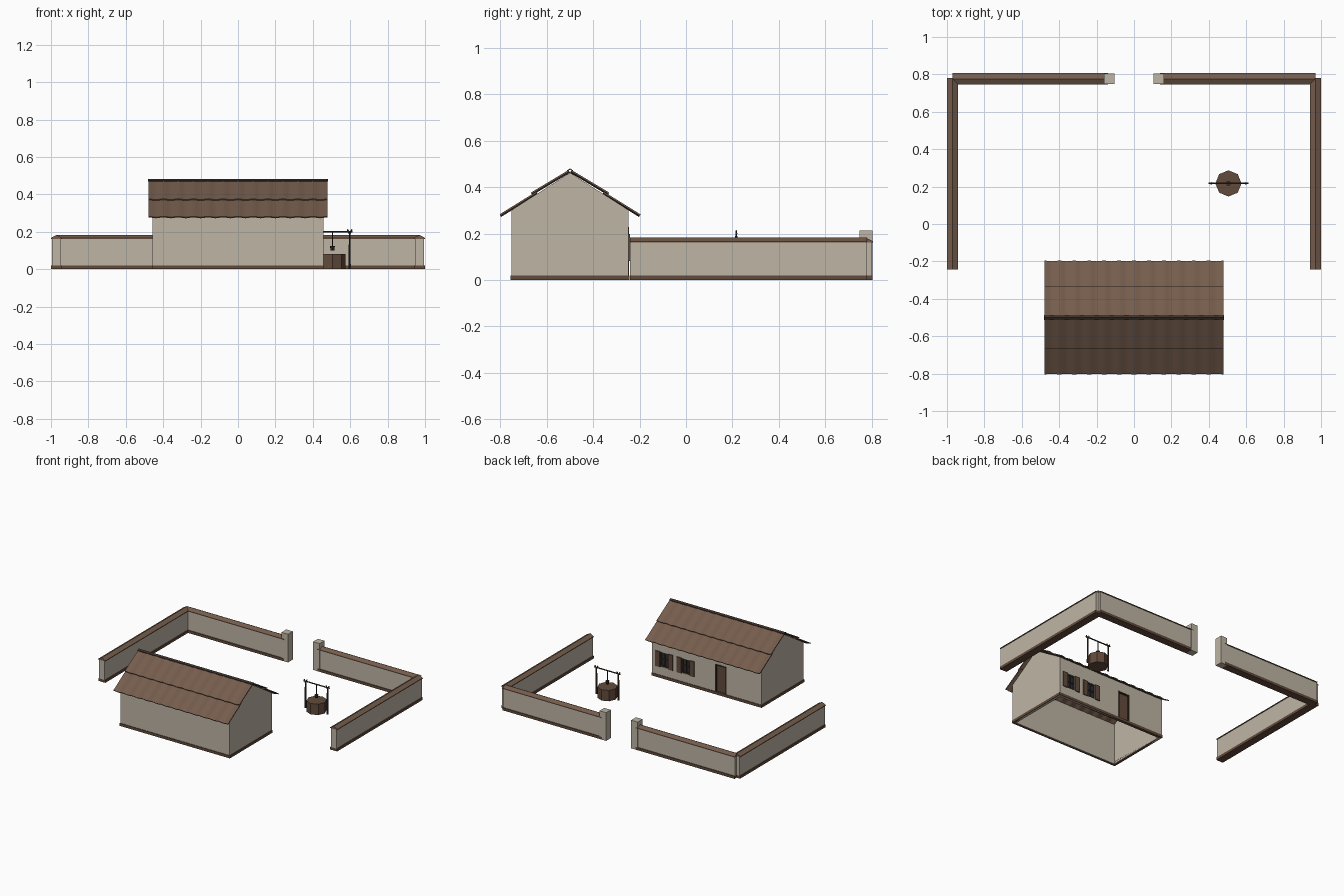
import bpy, bmesh, math
from mathutils import Vector

if "Cube" in bpy.data.objects:
    bpy.data.objects.remove(bpy.data.objects["Cube"])


def srgb(r, g, b):
    f = lambda c: c / 12.92 if c <= 0.04045 else ((c + 0.055) / 1.055) ** 2.4
    return (f(r / 255), f(g / 255), f(b / 255), 1)


def material(name, *rgb):
    m = bpy.data.materials.new(name)
    m.diffuse_color = srgb(*rgb)
    m.use_nodes = True
    m.node_tree.nodes["Principled BSDF"].inputs["Base Color"].default_value = m.diffuse_color
    return m


PLASTER = material("plaster", 190, 181, 165)
TILE = material("roof_tile", 116, 92, 76)
BROWN = material("brown_trim", 98, 75, 60)
DARK = material("dark_wood", 62, 49, 41)
BLACK = material("dark_interior", 45, 46, 50)


def finish(name, bm, mat):
    bmesh.ops.recalc_face_normals(bm, faces=bm.faces)
    me = bpy.data.meshes.new(name)
    bm.to_mesh(me)
    bm.free()
    ob = bpy.data.objects.new(name, me)
    bpy.context.collection.objects.link(ob)
    if mat:
        me.materials.append(mat)
    return ob


def box(name, x, y, z, mat):
    bm = bmesh.new()
    bmesh.ops.create_cube(bm, size=1)
    for v in bm.verts:
        v.co = [a[0] + (c + 0.5) * (a[1] - a[0]) for a, c in zip((x, y, z), v.co)]
    return finish(name, bm, mat)


def prism(name, profile, a, b, axis, mat):
    """Extrude a (side, z) profile from a to b along axis 'x' or 'y'."""
    bm = bmesh.new()
    put = (lambda t, s, z: (t, s, z)) if axis == 'x' else (lambda t, s, z: (s, t, z))
    rings = [[bm.verts.new(put(t, s, z)) for s, z in profile] for t in (a, b)]
    n = len(profile)
    for r in rings:
        bm.faces.new(r)
    for i in range(n):
        j = (i + 1) % n
        bm.faces.new((rings[0][i], rings[0][j], rings[1][j], rings[1][i]))
    return finish(name, bm, mat)


def rod(name, a, b, r, mat, sides=6, r2=None):
    a, b = Vector(a), Vector(b)
    bm = bmesh.new()
    bmesh.ops.create_cone(bm, cap_ends=True, segments=sides, radius1=r,
                          radius2=r if r2 is None else r2, depth=(b - a).length)
    rot = (b - a).to_track_quat('Z', 'Y')
    for v in bm.verts:
        v.co = rot @ v.co + (a + b) / 2
    return finish(name, bm, mat)


def cut(ob, cutter):
    mod = ob.modifiers.new("cut", 'BOOLEAN')
    mod.operation, mod.object, mod.solver = 'DIFFERENCE', cutter, 'EXACT'
    bpy.context.view_layer.objects.active = ob
    bpy.ops.object.modifier_apply(modifier="cut")
    bpy.data.objects.remove(cutter)


# House walls: hollow gabled shell, open below
HX, Y0, Y1, YC, T = 0.457, -0.752, -0.248, -0.5, 0.018
RIDGE, SLOPE = 0.463, 0.643
eave = RIDGE - SLOPE * (Y1 - YC)
house = prism("house_walls", [(Y0, 0), (Y1, 0), (Y1, eave), (YC, RIDGE), (Y0, eave)],
              -HX, HX, 'x', PLASTER)
cut(house, box("cutter", (-HX + T, HX - T), (Y0 + T, Y1 - T), (-1, 1), None))

# Windows with frame, bars and open shutters
for n, cx in enumerate((0.355, 0.175)):
    w, z0, z1 = 0.034, 0.085, 0.195
    cut(house, box("cutter", (cx - w, cx + w), (Y1 - 0.05, Y1 + 0.05), (z0, z1), None))
    box(f"window_pane_{n}", (cx - w, cx + w), (Y1 - 0.017, Y1 - 0.012), (z0, z1), BLACK)
    for k in (-1, 0, 1):
        box(f"window_bar_{n}", (cx + k * 0.031 - 0.003, cx + k * 0.031 + 0.003),
            (Y1 - 0.012, Y1 - 0.004), (z0, z1), DARK)
    for z in (z0 + 0.003, (z0 + z1) / 2, z1 - 0.003):
        box(f"window_rail_{n}", (cx - w, cx + w), (Y1 - 0.012, Y1 - 0.005),
            (z - 0.003, z + 0.003), DARK)
    for s in (-1, 1):
        xs = sorted((cx + s * w, cx + s * 0.073))
        box(f"shutter_{n}", xs, (Y1, Y1 + 0.007), (z0 - 0.003, z1 + 0.003), BROWN)

# Recessed door with dark frame
DX, DW, DH = -0.118, 0.048, 0.228
cut(house, box("cutter", (DX - DW, DX + DW), (Y1 - 0.05, Y1 + 0.05), (0.01, DH), None))
box("door", (DX - DW, DX + DW), (Y1 - 0.017, Y1 - 0.011), (0.01, DH), BROWN)
for s in (-1, 1):
    xs = sorted((DX + s * DW, DX + s * (DW - 0.008)))
    box("door_jamb", xs, (Y1 - 0.011, Y1 + 0.002), (0.01, DH), DARK)
box("door_lintel", (DX - DW, DX + DW), (Y1 - 0.011, Y1 + 0.002), (DH - 0.008, DH), DARK)

# House plinth
for y in ((Y0 - 0.004, Y0 + T), (Y1 - T, Y1 + 0.004)):
    box("house_plinth_long", (-HX - 0.004, HX + 0.004), y, (0, 0.02), BROWN)
for s in (-1, 1):
    box("house_plinth_end", sorted((s * (HX - T), s * (HX + 0.004))),
        (Y0 + T, Y1 - T), (0, 0.02), BROWN)


# Wavy tile rows, two overlapping rows per slope
def tile_row(name, s, t0, t1, lift0, lift1):
    bm = bmesh.new()
    waves, steps = 12, 8
    run, drop = 0.3, 0.3 * SLOPE
    nrm = Vector((0, s * drop, run)).normalized()
    cols = []
    for i in range(waves * steps + 1):
        x = -0.479 + 0.958 * i / (waves * steps)
        w = 0.003 * math.cos(2 * math.pi * i / steps)
        cols.append([bm.verts.new(Vector((x, YC + s * run * t, RIDGE - drop * t))
                                  + nrm * (w + l))
                     for t, l in ((t0, lift0), (t1, lift1))])
    top = [bm.faces.new((a[0], a[1], b[1], b[0])) for a, b in zip(cols, cols[1:])]
    ext = bmesh.ops.extrude_face_region(bm, geom=top)['geom']
    for e in ext:
        if isinstance(e, bmesh.types.BMVert):
            e.co += nrm * 0.007
    bmesh.ops.delete(bm, geom=[f for f in top if f.is_valid], context='FACES_ONLY')
    # restore the underside
    for a, b in zip(cols, cols[1:]):
        bm.faces.new((a[0], b[0], b[1], a[1]))
    ob = finish(name, bm, TILE)
    bpy.ops.object.select_all(action='DESELECT')
    ob.select_set(True)
    bpy.context.view_layer.objects.active = ob
    bpy.ops.object.shade_smooth_by_angle(angle=math.radians(40))


for s in (-1, 1):
    tile_row("roof_upper_tiles", s, 0.0, 0.53, 0.003, 0.009)
    tile_row("roof_lower_tiles", s, 0.47, 0.99, 0.0, 0.003)

# Ridge cap
prism("ridge_cap", [(YC - 0.013, 0.468), (YC, 0.476), (YC + 0.013, 0.468),
                    (YC + 0.013, 0.473), (YC, 0.481), (YC - 0.013, 0.473)],
      -0.48, 0.48, 'x', DARK)


# Yard walls: plinth, body and gabled coping
def yard_wall(name, axis, c, a, b):
    def part(suffix, half, z0, z1, mat, peak=None):
        prof = [(c - half, z0), (c + half, z0), (c + half, z1), (c - half, z1)]
        if peak:
            prof.insert(3, (c, peak))
        prism(f"{name}_{suffix}", prof, a, b, axis, mat)
    part("plinth", 0.029, 0, 0.02, BROWN)
    part("body", 0.024, 0.02, 0.162, PLASTER)
    part("coping", 0.03, 0.162, 0.167, TILE, 0.183)


for s in (-1, 1):
    yard_wall("side_wall", 'y', s * 0.97, -0.242, 0.78)
    yard_wall("back_wall", 'x', 0.776, *sorted((s * 0.97, s * 0.14)))
    box("gate_pillar", sorted((s * 0.105, s * 0.16)), (0.748, 0.805), (0, 0.213), PLASTER)

# Well: octagonal ring with a dark inside
WX, WY = 0.505, 0.217
ring = rod("well_ring", (WX, WY, 0), (WX, WY, 0.082), 0.07, BROWN, 8)
cut(ring, rod("cutter", (WX, WY, 0.03), (WX, WY, 0.2), 0.056, None, 8))
rod("well_inside", (WX, WY, 0.03), (WX, WY, 0.068), 0.0555, BLACK, 8)

# Forked posts, crossbar, rope and bucket
for s in (-1, 1):
    px = WX + s * 0.092
    rod("well_post", (px, WY, 0), (px, WY, 0.19), 0.007, DARK, 6, 0.005)
    for k in (-1, 1):
        rod("post_fork", (px, WY, 0.187), (px + k * 0.012, WY, 0.213), 0.004, DARK)
rod("crossbar", (WX - 0.108, WY, 0.2), (WX + 0.108, WY, 0.2), 0.005, DARK)
rod("rope", (WX, WY, 0.12), (WX, WY, 0.2), 0.002, DARK, 5)
rod("bucket", (WX, WY, 0.1), (WX, WY, 0.123), 0.01, DARK, 8, 0.013)
